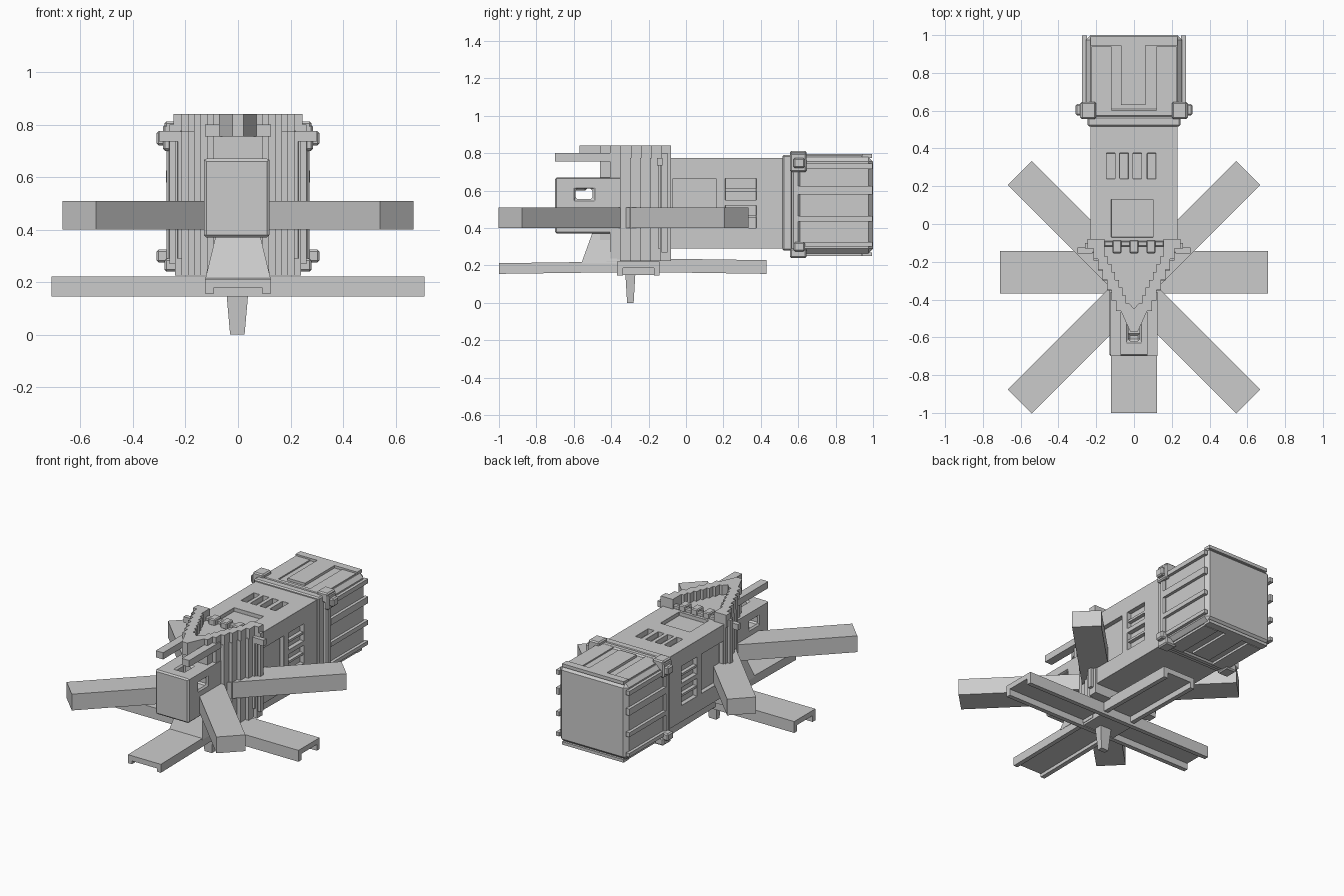
import bpy, bmesh, math
from mathutils import Matrix, Vector

if "Cube" in bpy.data.objects:
    bpy.data.objects.remove(bpy.data.objects["Cube"])


def finish(name, bm):
    bmesh.ops.recalc_face_normals(bm, faces=bm.faces)
    me = bpy.data.meshes.new(name)
    bm.to_mesh(me)
    bm.free()
    ob = bpy.data.objects.new(name, me)
    bpy.context.collection.objects.link(ob)
    return ob


def add_box(bm, x0, x1, y0, y1, z0, z1):
    m = Matrix.Translation(((x0 + x1) / 2, (y0 + y1) / 2, (z0 + z1) / 2)) @ \
        Matrix.Diagonal((x1 - x0, y1 - y0, z1 - z0, 1))
    bmesh.ops.create_cube(bm, size=1, matrix=m)


def boxes(name, items, bevel=0):
    bm = bmesh.new()
    for b in items:
        add_box(bm, *b)
    ob = finish(name, bm)
    if bevel:
        m = ob.modifiers.new("bevel", 'BEVEL')
        m.width, m.segments = bevel, 1
    return ob


def mirror(items):
    return items + [(-b[1], -b[0], *b[2:]) for b in items]


def prism(name, pts, z0, z1):
    bm = bmesh.new()
    f = bm.faces.new([bm.verts.new((x, y, z0)) for x, y in pts])
    ext = bmesh.ops.extrude_face_region(bm, geom=[f])
    bmesh.ops.translate(bm, vec=(0, 0, z1 - z0),
                        verts=[v for v in ext['geom'] if isinstance(v, bmesh.types.BMVert)])
    return finish(name, bm)


def frustum(name, low, high, z0, z1):
    # low / high are (x0, x1, y0, y1) rectangles
    bm = bmesh.new()
    loops = [[bm.verts.new((r[i], r[j], z)) for i, j in ((0, 2), (1, 2), (1, 3), (0, 3))]
             for r, z in ((low, z0), (high, z1))]
    bm.faces.new(loops[0][::-1])
    bm.faces.new(loops[1])
    for i in range(4):
        k = (i + 1) % 4
        bm.faces.new((loops[0][i], loops[0][k], loops[1][k], loops[1][i]))
    return finish(name, bm)


def beam(name, section, start, angle, length, drop=0):
    # section in (sideways, z), swept along a horizontal direction
    d = Vector((math.cos(angle), math.sin(angle), 0))
    s = Vector((-d.y, d.x, 0))
    o = Vector((start[0], start[1], 0))
    bm = bmesh.new()
    f = bm.faces.new([bm.verts.new(o + s * u + Vector((0, 0, z))) for u, z in section])
    ext = bmesh.ops.extrude_face_region(bm, geom=[f])
    bmesh.ops.translate(bm, vec=d * length + Vector((0, 0, drop)),
                        verts=[v for v in ext['geom'] if isinstance(v, bmesh.types.BMVert)])
    return finish(name, bm)


def cut(ob, cutter):
    m = ob.modifiers.new("cut", 'BOOLEAN')
    m.operation, m.solver, m.object = 'DIFFERENCE', 'EXACT', cutter
    cutter.hide_render = True
    bpy.context.view_layer.objects.active = ob
    bpy.ops.object.modifier_apply(modifier=m.name)
    bpy.data.objects.remove(cutter)


# long body with recessed panels and windows
body = boxes("body", [(-0.23, 0.23, -0.15, 0.58, 0.29, 0.775)], 0.008)
recess = [(-0.12, 0.10, -0.07, 0.13, 0.75, 0.85)]
recess += [(x, x + 0.045, 0.24, 0.375, 0.74, 0.85) for x in (-0.145, -0.075, -0.005, 0.07)]
recess += mirror([(0.20, 0.30, -0.07, 0.16, 0.40, 0.665),
                  (0.20, 0.30, 0.21, 0.375, 0.55, 0.665),
                  (0.20, 0.30, 0.21, 0.375, 0.40, 0.52)])
cut(body, boxes("body_cutter", recess))
boxes("window_bars", mirror([(0.19, 0.225, 0.21, 0.375, 0.595, 0.61),
                             (0.19, 0.225, 0.21, 0.375, 0.455, 0.47)]))
boxes("collar", [(-0.245, 0.245, 0.515, 0.57, 0.28, 0.79)], 0.008)

# rear box with raised ribs on every side
boxes("rear_box", [(-0.255, 0.255, 0.56, 1.0, 0.265, 0.78)], 0.025)
ribs = []
for z0, z1 in ((0.775, 0.797), (0.25, 0.27)):
    ribs += [(-0.07, 0.06, 0.63, 0.99, z0, z1), (-0.23, 0.23, 0.945, 0.995, z0, z1)]
    ribs += mirror([(0.12, 0.225, 0.60, 0.94, z0, z1 - 0.008 if z0 > 0.5 else z1)])
ribs += mirror([(0.25, 0.275, 0.60, 0.998, z, z + h) for z, h in
                ((0.30, 0.025), (0.435, 0.03), (0.58, 0.045), (0.715, 0.03))])
boxes("rear_ribs", ribs)
boxes("rear_band", [(-0.272, 0.272, 0.565, 0.61, 0.255, 0.79)], 0.01)
boxes("corner_clamps",
      mirror([(0.255, 0.31, 0.575, 0.635, 0.72, 0.775), (0.20, 0.28, 0.555, 0.645, 0.745, 0.812),
              (0.255, 0.285, 0.555, 0.645, 0.70, 0.80), (0.255, 0.31, 0.575, 0.635, 0.275, 0.325),
              (0.20, 0.28, 0.555, 0.645, 0.24, 0.29)]), 0.008)


# stepped half-profile of the wedge column
def stepped(x0, y0, x1, y1, n):
    pts = [(x0, y0)]
    for i in range(n):
        xa = x0 + (x1 - x0) * i / n
        xb = x0 + (x1 - x0) * (i + 1) / n
        yb = y0 + (y1 - y0) * (i + 1) / n
        pts += [(xa, yb), (xb, yb)]
    return pts


def flip(pts):
    return [(-x, y) for x, y in reversed(pts)]


outer = stepped(0.215, -0.14, 0.07, -0.46, 6)
outer = [(0.24, -0.08), (0.24, -0.14)] + outer
prism("wedge_column", outer + flip(outer), 0.225, 0.775)
tip = [(0.245, -0.08), (0.245, -0.13)] + stepped(0.215, -0.13, 0.07, -0.46, 6) + [(0.02, -0.57)]
inner = [(0.0, -0.45)] + stepped(0.155, -0.13, 0.025, -0.42, 7)[::-1] + [(0.155, -0.08)]
prism("wedge_rim", tip + flip(tip) + flip(inner)[:-1] + inner, 0.755, 0.84)
boxes("column_side_ribs", mirror([(0.225, 0.26, -0.13, -0.10, 0.27, 0.80)]))
boxes("side_knobs", mirror([(0.22, 0.30, -0.155, -0.125, 0.735, 0.775)]))
boxes("hinge", [(-0.16, 0.16, -0.12, -0.09, 0.77, 0.80)] +
      [(x - 0.025, x + 0.025, -0.155, -0.085, 0.77, 0.815) for x in (-0.09, 0, 0.09)], 0.006)

# front head block, its through hole and the two prongs
head = boxes("head_block", [(-0.13, 0.12, -0.70, -0.30, 0.37, 0.67)], 0.01)
cut(head, boxes("head_cutter", [(-0.3, 0.3, -0.59, -0.50, 0.555, 0.61),
                                (-0.03, 0.03, -0.62, -0.53, 0.60, 0.8)]))
boxes("prongs", mirror([(0.07, 0.125, -0.70, -0.36, 0.755, 0.80)]))
frustum("neck", (-0.125, 0.125, -0.56, -0.3), (-0.085, 0.085, -0.50, -0.3), 0.21, 0.375)

# upper diagonal arms
w = 0.09
bar = [(-w, 0.40), (w, 0.40), (w, 0.51), (-w, 0.51)]
for side, deg in (("back_right", 45), ("back_left", 135), ("front_left", 225), ("front_right", 315)):
    beam("upper_arm_" + side, bar, (0, -0.335), math.radians(deg), 0.855)


# lower cross arms, channels open underneath
def channel(h, z0, z1):
    return [(-h, z0), (-h + 0.03, z0), (-h + 0.03, z1 - 0.035), (h - 0.03, z1 - 0.035),
            (h - 0.03, z0), (h, z0), (h, z1), (-h, z1)]


for side, deg in (("right", 0), ("left", 180)):
    beam("lower_arm_" + side, channel(0.113, 0.145, 0.222), (0, -0.255), math.radians(deg), 0.71)
beam("lower_arm_back", channel(0.12, 0.165, 0.238), (0, -0.25), math.pi / 2, 0.68, -0.01)
beam("lower_arm_front", channel(0.123, 0.165, 0.222), (0, -0.25), -math.pi / 2, 0.75, -0.01)

# hub and tapered peg
boxes("hub", [(-0.12, 0.12, -0.37, -0.15, 0.15, 0.24)])
frustum("peg", (-0.03, 0.025, -0.315, -0.28), (-0.045, 0.04, -0.325, -0.27), 0.0, 0.17)
